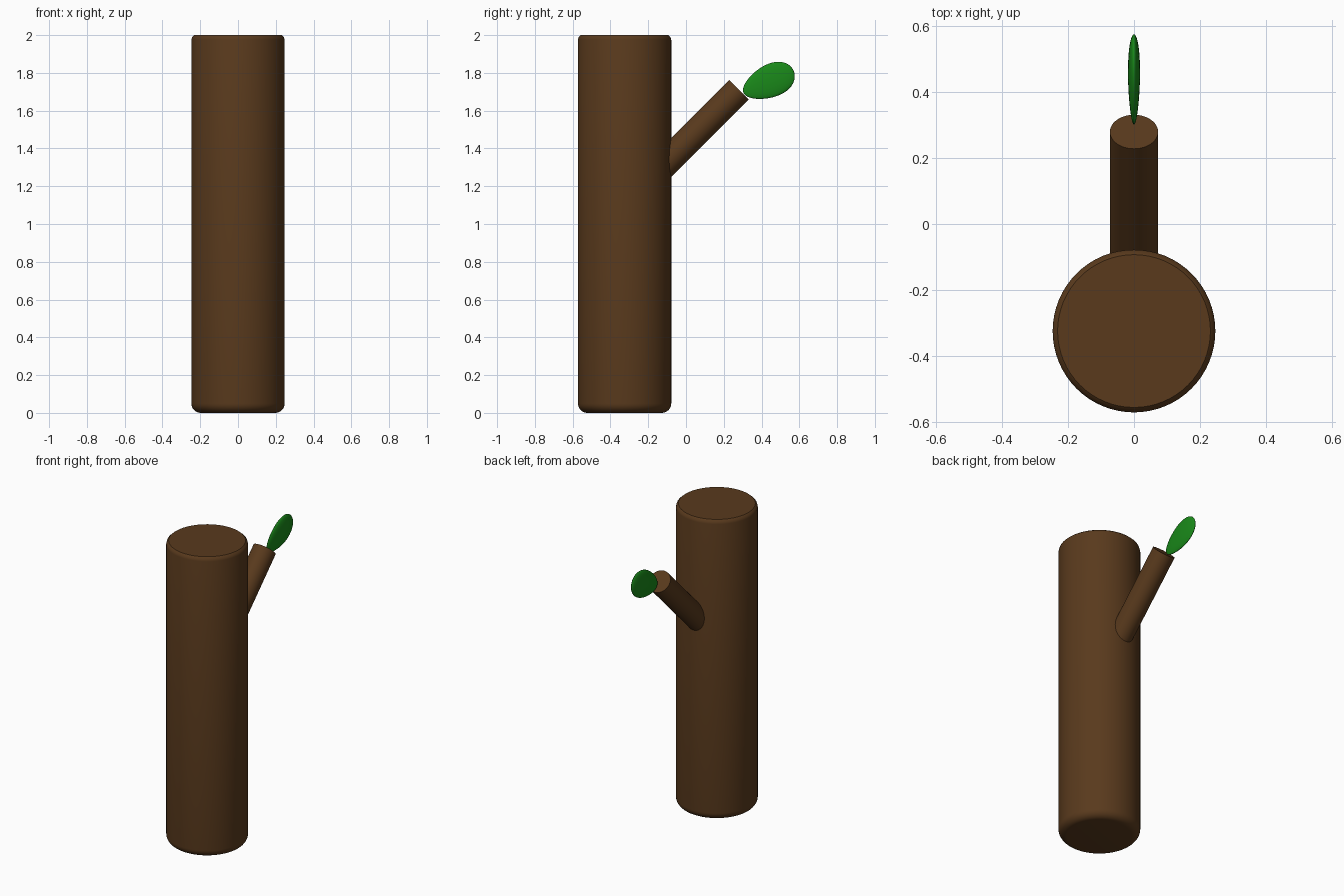
import bpy, bmesh
from math import radians, sin, cos, pi
from mathutils import Matrix, Vector

if "Cube" in bpy.data.objects:
    bpy.data.objects.remove(bpy.data.objects["Cube"])


def material(name, color):
    m = bpy.data.materials.new(name)
    m.diffuse_color = (*color, 1)
    m.use_nodes = True
    m.node_tree.nodes["Principled BSDF"].inputs["Base Color"].default_value = m.diffuse_color
    return m


def finish(name, bm, mat, angle=35):
    bmesh.ops.recalc_face_normals(bm, faces=bm.faces)
    me = bpy.data.meshes.new(name)
    bm.to_mesh(me)
    bm.free()
    me.materials.append(mat)
    ob = bpy.data.objects.new(name, me)
    bpy.context.collection.objects.link(ob)
    bpy.ops.object.select_all(action='DESELECT')
    ob.select_set(True)
    bpy.context.view_layer.objects.active = ob
    bpy.ops.object.shade_smooth_by_angle(angle=radians(angle))
    return ob


bark = material("bark", (0.10, 0.042, 0.012))
green = material("leaf_green", (0.01, 0.25, 0.01))

# Trunk: lathed profile with a soft rounded foot and a small top chamfer
R, foot = 0.247, 0.05
profile = [(R - foot + foot * sin(a), foot - foot * cos(a))
           for a in (i * pi / 16 for i in range(9))]
profile += [(R, 1.975), (R - 0.004, 1.99), (R - 0.015, 2.0)]
bm = bmesh.new()
pts = [(0, 0)] + profile + [(0, 2.0)]
verts = [bm.verts.new((r, 0, z)) for r, z in pts]
edges = [bm.edges.new(p) for p in zip(verts, verts[1:])]
bmesh.ops.spin(bm, geom=verts + edges, axis=(0, 0, 1), cent=(0, 0, 0),
               angle=2 * pi, steps=64)
bmesh.ops.remove_doubles(bm, verts=bm.verts, dist=1e-5)
bmesh.ops.translate(bm, verts=bm.verts, vec=(0, -0.325, 0))
finish("trunk", bm, bark)

# Branch: cylinder leaning back at 45 degrees, rooted inside the trunk
start, end = Vector((0, -0.19, 1.24)), Vector((0, 0.28, 1.71))
bm = bmesh.new()
bmesh.ops.create_cone(bm, cap_ends=True, segments=48, radius1=0.073,
                      radius2=0.073, depth=(end - start).length,
                      matrix=Matrix.Translation((start + end) / 2)
                      @ Matrix.Rotation(radians(-45), 4, 'X'))
finish("branch", bm, bark)

# Leaf: thin flattened egg, narrowing toward the branch
bm = bmesh.new()
bmesh.ops.create_uvsphere(bm, u_segments=48, v_segments=24, radius=1)
for v in bm.verts:
    taper = 1 + 0.2 * v.co.z
    v.co = Vector((v.co.x * 0.018 * taper, v.co.y * 0.086 * taper, v.co.z * 0.145))
bm.transform(Matrix.Translation((0, 0.437, 1.753))
             @ Matrix.Rotation(radians(-66), 4, 'X'))
finish("leaf", bm, green, 80)
